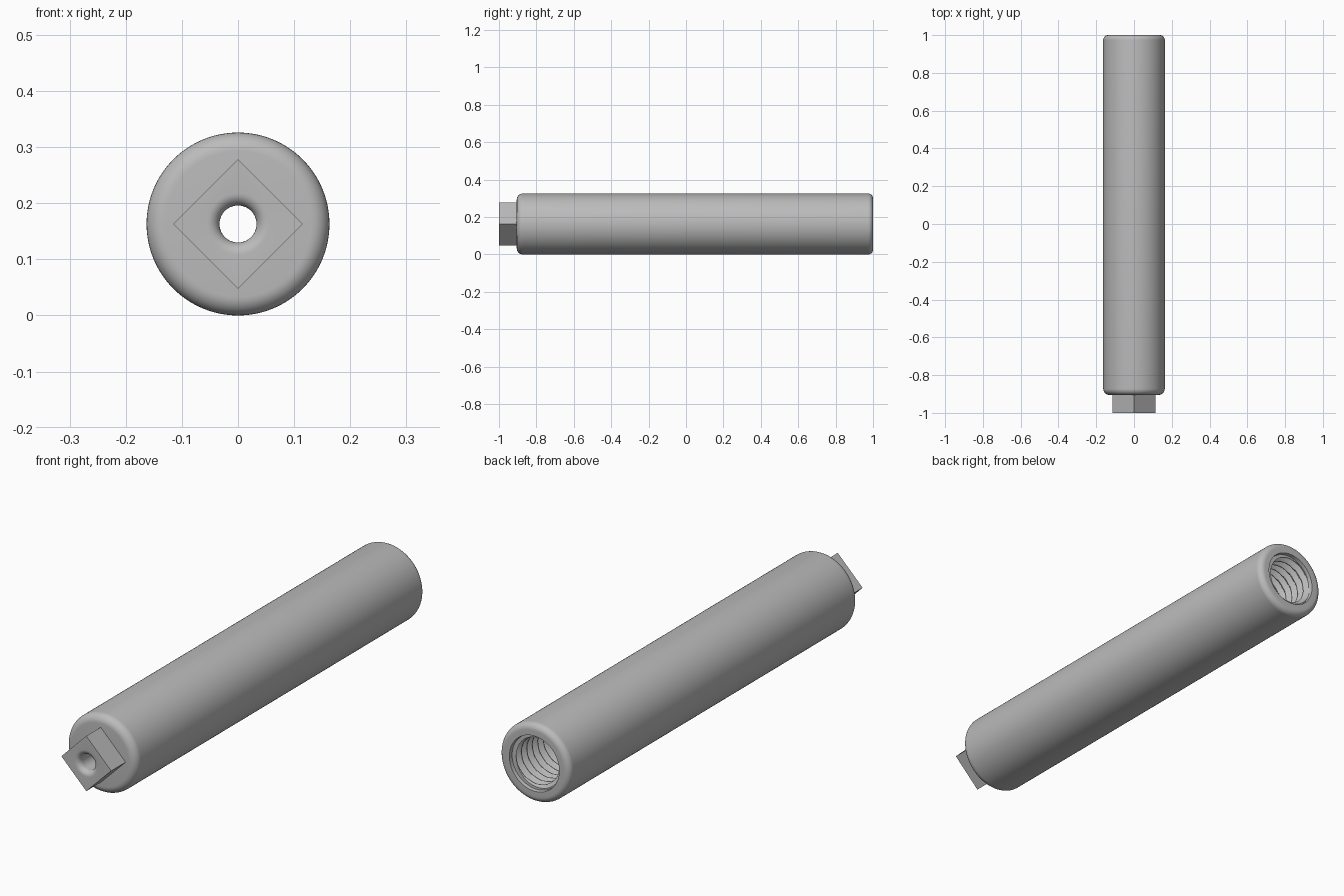
import bpy, bmesh
from math import sin, cos, pi, radians

SEGS = 96
RADIUS = 0.163      # barrel radius, also the height of its axis
SHOULDER = -0.905   # where the barrel meets the square peg
BORE = 0.033

old = bpy.data.objects.get("Cube")
if old:
    bpy.data.objects.remove(old, do_unlink=True)

steel = bpy.data.materials.new("grey steel")
steel.use_nodes = True
grey = (0.5, 0.5, 0.5, 1)
steel.diffuse_color = grey
steel.node_tree.nodes["Principled BSDF"].inputs["Base Color"].default_value = grey


def arc(y, r, size, start, end, steps=8):
    """Fillet points (y, r) around a centre, angles in degrees."""
    angles = [radians(start + (end - start) * i / steps) for i in range(steps + 1)]
    return [(y + size * cos(a), r + size * sin(a)) for a in angles]


def loft(name, rings):
    """Closed loop of rings around the y axis; a radius may depend on the angle."""
    bm = bmesh.new()
    loops = []
    for y, r in rings:
        loop = []
        for i in range(SEGS):
            a = 2 * pi * i / SEGS
            rad = r(a) if callable(r) else r
            loop.append(bm.verts.new((rad * cos(a), y, RADIUS + rad * sin(a))))
        loops.append(loop)
    for k, low in enumerate(loops):
        high = loops[(k + 1) % len(loops)]
        for i in range(SEGS):
            j = (i + 1) % SEGS
            bm.faces.new((low[i], low[j], high[j], high[i]))
    bmesh.ops.recalc_face_normals(bm, faces=bm.faces[:])
    mesh = bpy.data.meshes.new(name)
    bm.to_mesh(mesh)
    bm.free()
    mesh.materials.append(steel)
    obj = bpy.data.objects.new(name, mesh)
    bpy.context.collection.objects.link(obj)
    bpy.ops.object.select_all(action="DESELECT")
    obj.select_set(True)
    bpy.context.view_layer.objects.active = obj
    bpy.ops.object.shade_smooth_by_angle(angle=radians(35))
    return obj


# Helical internal thread: V-shaped ridges with slightly flattened tips
PITCH, TURNS, STEPS = 0.036, 11, 12
ROOT, CREST = 0.113, 0.094


def thread_radius(turn):
    def radius(a):
        phase = (turn + a / (2 * pi)) % 1
        ridge = abs(2 * phase - 1)
        ridge = min(max((ridge - 0.12) / 0.76, 0), 1)
        return ROOT - (ROOT - CREST) * ridge
    return radius


thread = [(0.985 - PITCH * k / STEPS, thread_radius(k / STEPS))
          for k in range(TURNS * STEPS + 1)]
socket_end = thread[-1][0]

# Barrel: bore, rounded outer shell, threaded socket at the back
front_fillet, back_fillet = 0.033, 0.026
loft("barrel",
     [(SHOULDER, BORE)]
     + arc(SHOULDER + front_fillet, RADIUS - front_fillet, front_fillet, 180, 90)
     + arc(1 - back_fillet, RADIUS - back_fillet, back_fillet, 90, 0)
     + [(1, ROOT + 0.002), (0.985, ROOT)]
     + thread
     + [(socket_end - 0.01, CREST), (socket_end - 0.01, BORE)])


# Square peg standing on its corner, with a rounded mouth on the through hole
def square(a):
    return 0.115 / (abs(cos(a)) + abs(sin(a)))


mouth = 0.022
loft("square_peg",
     [(SHOULDER, BORE), (SHOULDER, square), (-1, square)]
     + arc(-1 + mouth, BORE + mouth, mouth, 180, 270))
